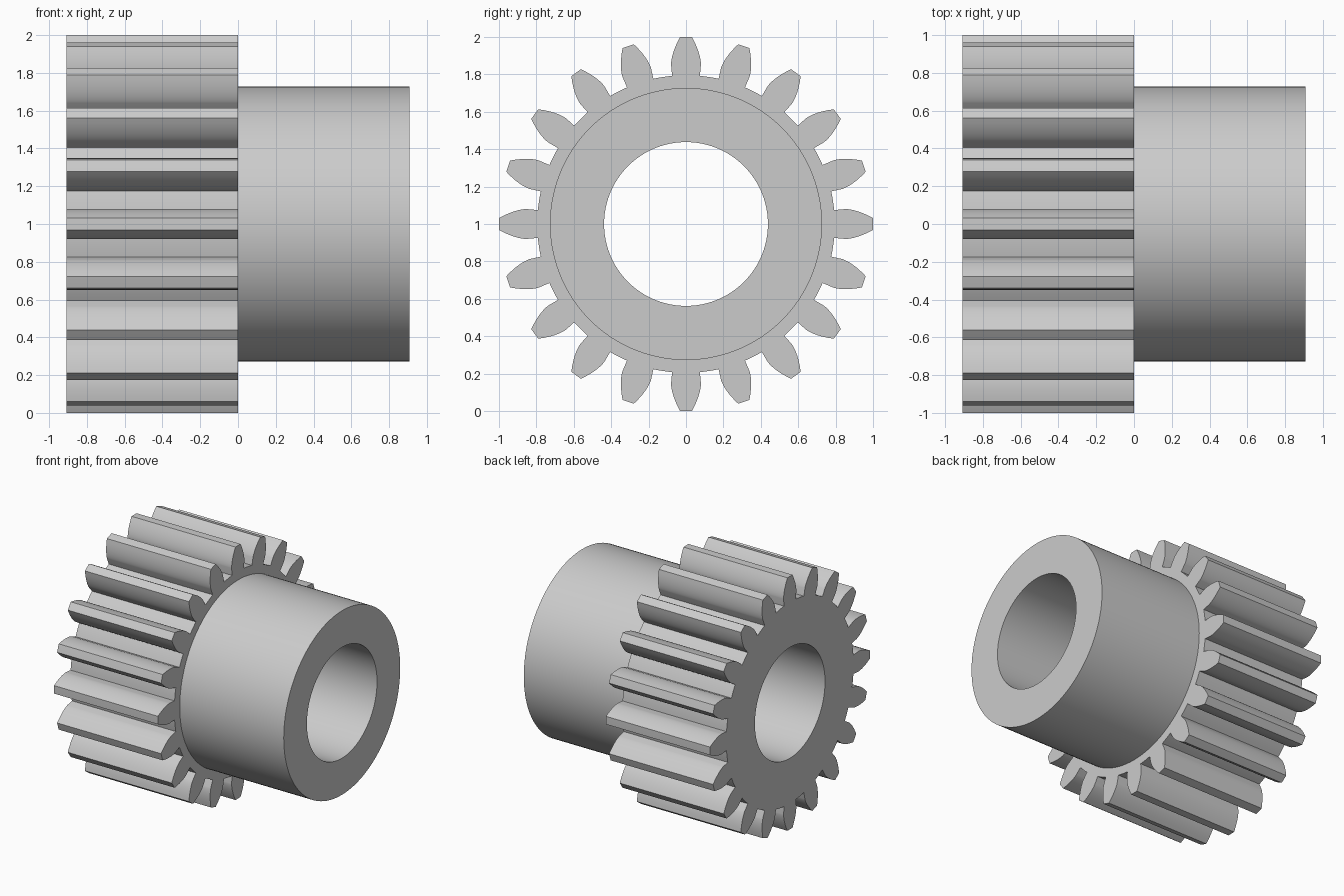
import bpy, bmesh, math

if "Cube" in bpy.data.objects:
    bpy.data.objects.remove(bpy.data.objects["Cube"], do_unlink=True)

# Proportions of a standard 20-tooth involute gear, lying along x
TEETH = 20
TIP_R = 1.0
MODULE = 2 * TIP_R / (TEETH + 2)
PITCH_R = MODULE * TEETH / 2
ROOT_R = PITCH_R - 1.25 * MODULE
PRESSURE = math.radians(20)
BASE_R = PITCH_R * math.cos(PRESSURE)
HUB_R = 8 * MODULE
BORE_R = 0.438
HALF_LEN = 10 * MODULE
AXIS_Z = 1.0

steel = bpy.data.materials.new("light grey steel")
steel.use_nodes = True
GREY = (0.6, 0.6, 0.6, 1)
steel.diffuse_color = GREY
steel.node_tree.nodes["Principled BSDF"].inputs["Base Color"].default_value = GREY


def involute(angle):
    return math.tan(angle) - angle


def circle(radius, count=120):
    return [(radius, 2 * math.pi * i / count) for i in range(count)]


def gear_outline(steps=8):
    """Polar points: radial root step, involute flank, tip arc, mirrored flank, root arc."""
    half = math.pi / (2 * TEETH) + involute(PRESSURE)
    flank = [(ROOT_R, half)]
    for i in range(steps + 1):
        r = BASE_R + (TIP_R - BASE_R) * (i / steps) ** 1.5
        flank.append((r, half - involute(math.acos(min(1, BASE_R / r)))))
    pitch = 2 * math.pi / TEETH
    gap = pitch - 2 * half
    tooth = [(r, -a) for r, a in flank] + [(TIP_R, 0)] + flank[::-1]
    tooth += [(ROOT_R, half + gap * k / 4) for k in (1, 2, 3)]
    return [(r, a + pitch * t) for t in range(TEETH) for r, a in tooth]


def add_loop(bm, polar, x):
    verts = [bm.verts.new((x, r * math.sin(a), AXIS_Z + r * math.cos(a))) for r, a in polar]
    edges = [bm.edges.new((v, verts[(i + 1) % len(verts)])) for i, v in enumerate(verts)]
    return verts, edges


def wall(bm, a, b):
    n = len(a[0])
    for i in range(n):
        j = (i + 1) % n
        bm.faces.new((a[0][i], a[0][j], b[0][j], b[0][i]))


def cap(bm, outer, inner, side):
    bmesh.ops.triangle_fill(bm, edges=outer[1] + inner[1], use_beauty=True,
                            normal=(side, 0, 0))


def finish(bm, name):
    bmesh.ops.recalc_face_normals(bm, faces=bm.faces[:])
    mesh = bpy.data.meshes.new(name)
    bm.to_mesh(mesh)
    bm.free()
    mesh.materials.append(steel)
    obj = bpy.data.objects.new(name, mesh)
    bpy.context.collection.objects.link(obj)
    bpy.ops.object.select_all(action="DESELECT")
    obj.select_set(True)
    bpy.context.view_layer.objects.active = obj
    bpy.ops.object.shade_smooth_by_angle(angle=math.radians(30))


# Toothed half with its bore; the inner end face stops at the hub
bm = bmesh.new()
teeth = [add_loop(bm, gear_outline(), x) for x in (-HALF_LEN, 0)]
bore = [add_loop(bm, circle(BORE_R), x) for x in (-HALF_LEN, 0)]
hub_seat = add_loop(bm, circle(HUB_R), 0)
wall(bm, *teeth)
wall(bm, *bore)
cap(bm, teeth[0], bore[0], -1)
cap(bm, teeth[1], hub_seat, 1)
finish(bm, "toothed_gear")

# Plain cylindrical hub with its bore
bm = bmesh.new()
outer = [add_loop(bm, circle(HUB_R), x) for x in (0, HALF_LEN)]
bore = [add_loop(bm, circle(BORE_R), x) for x in (0, HALF_LEN)]
wall(bm, *outer)
wall(bm, *bore)
wall(bm, outer[1], bore[1])
finish(bm, "hub")
